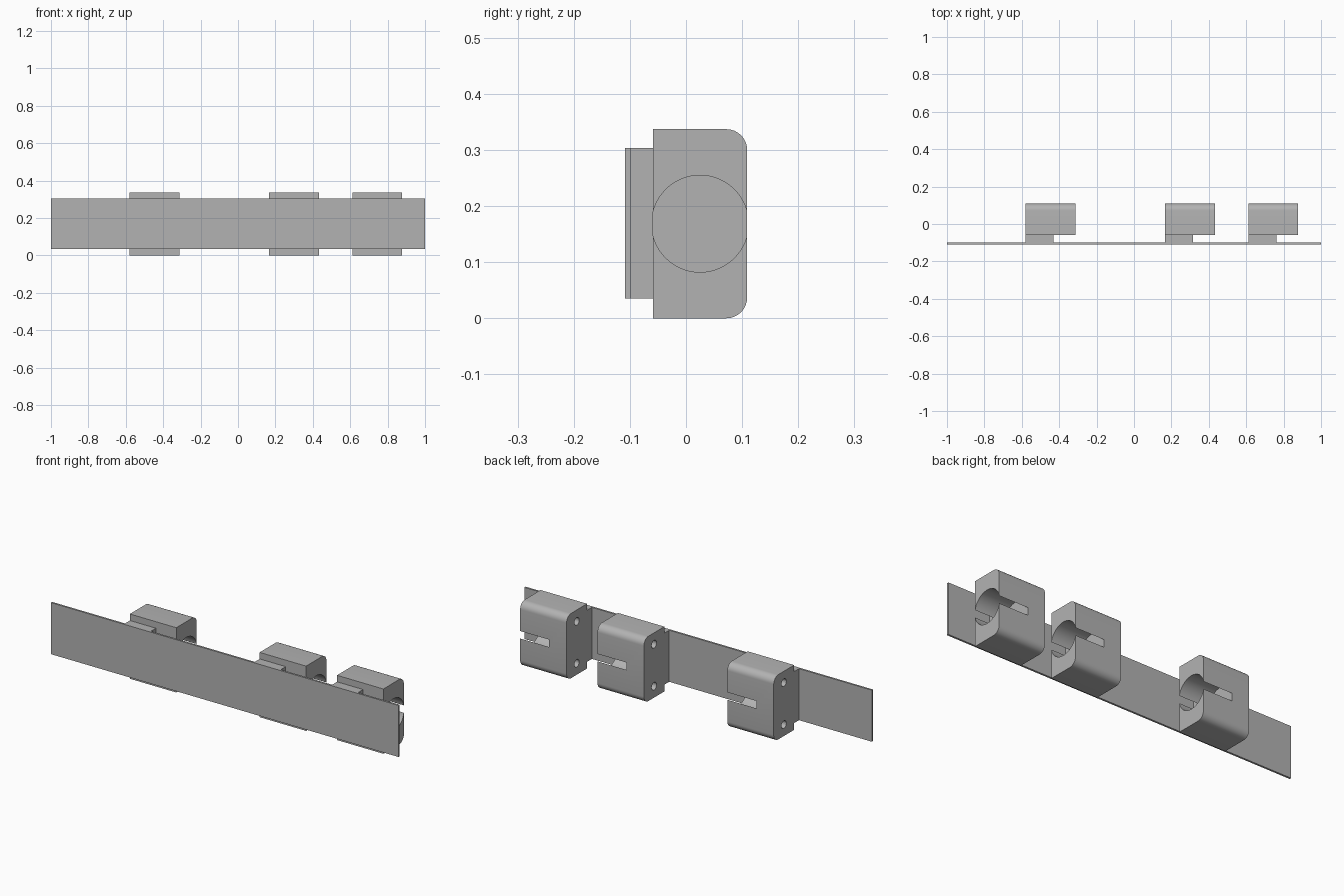
import bpy, bmesh, math
from mathutils import Matrix

cube = bpy.data.objects.get("Cube")
if cube:
    bpy.data.objects.remove(cube)

grey = bpy.data.materials.new("plain grey")
grey.use_nodes = True
grey.diffuse_color = (0.45, 0.45, 0.45, 1)
grey.node_tree.nodes["Principled BSDF"].inputs["Base Color"].default_value = (0.45, 0.45, 0.45, 1)

WIDTH, HEIGHT = 0.267, 0.337
FRONT, BACK = -0.059, 0.109
MID_Y, MID_Z = (FRONT + BACK) / 2, HEIGHT / 2


def finish(bm, name):
    bmesh.ops.recalc_face_normals(bm, faces=bm.faces)
    mesh = bpy.data.meshes.new(name)
    bm.to_mesh(mesh)
    bm.free()
    mesh.materials.append(grey)
    obj = bpy.data.objects.new(name, mesh)
    bpy.context.collection.objects.link(obj)
    return obj


def box(name, x0, x1, y0, y1, z0, z1):
    bm = bmesh.new()
    size = Matrix.Diagonal((x1 - x0, y1 - y0, z1 - z0, 1))
    place = Matrix.Translation(((x0 + x1) / 2, (y0 + y1) / 2, (z0 + z1) / 2))
    bmesh.ops.create_cube(bm, size=1, matrix=place @ size)
    return finish(bm, name)


def drill(target, x0, x1, z, radius, segments):
    """Cut a round hole along x into the target."""
    bm = bmesh.new()
    place = Matrix.Translation(((x0 + x1) / 2, MID_Y, z)) @ Matrix.Rotation(math.pi / 2, 4, "Y")
    bmesh.ops.create_cone(bm, cap_ends=True, segments=segments, radius1=radius,
                          radius2=radius, depth=x1 - x0, matrix=place)
    cutter = finish(bm, target.name + "_cutter")
    cut = target.modifiers.new("hole", "BOOLEAN")
    cut.operation, cut.solver, cut.object = "DIFFERENCE", "EXACT", cutter
    bpy.context.view_layer.objects.active = target
    bpy.ops.object.modifier_apply(modifier=cut.name)
    bpy.data.objects.remove(cutter)


def clamp_block(name, x):
    """Block with rounded rear edges, an open-sided bore and two blind screw holes."""
    block = box(name, x, x + WIDTH, FRONT, BACK, 0, HEIGHT)
    bm = bmesh.new()
    bm.from_mesh(block.data)
    rear = [e for e in bm.edges if all(v.co.y > MID_Y for v in e.verts)
            and abs(e.verts[0].co.x - e.verts[1].co.x) > 0.1]
    bmesh.ops.bevel(bm, geom=rear, offset=0.037, segments=8, profile=0.5, affect="EDGES")
    bm.to_mesh(block.data)
    bm.free()
    drill(block, x + 0.1, x + WIDTH + 0.05, MID_Z, 0.0863, 64)
    for side in (-1, 1):
        drill(block, x - 0.05, x + 0.09, MID_Z + side * 0.109, 0.02, 16)
    bpy.ops.object.select_all(action="DESELECT")
    block.select_set(True)
    bpy.context.view_layer.objects.active = block
    bpy.ops.object.shade_smooth_by_angle(angle=math.radians(30))


# Long mounting plate
box("mounting_plate", -1, 1, -0.109, -0.099, 0.035, 0.303)

# Three clamps, each on a short spacer
for label, x in (("right", -0.581), ("middle", 0.166), ("left", 0.611)):
    clamp_block(label + "_clamp_block", x)
    box(label + "_spacer", x, x + 0.15, -0.099, FRONT, 0.035, 0.303)
